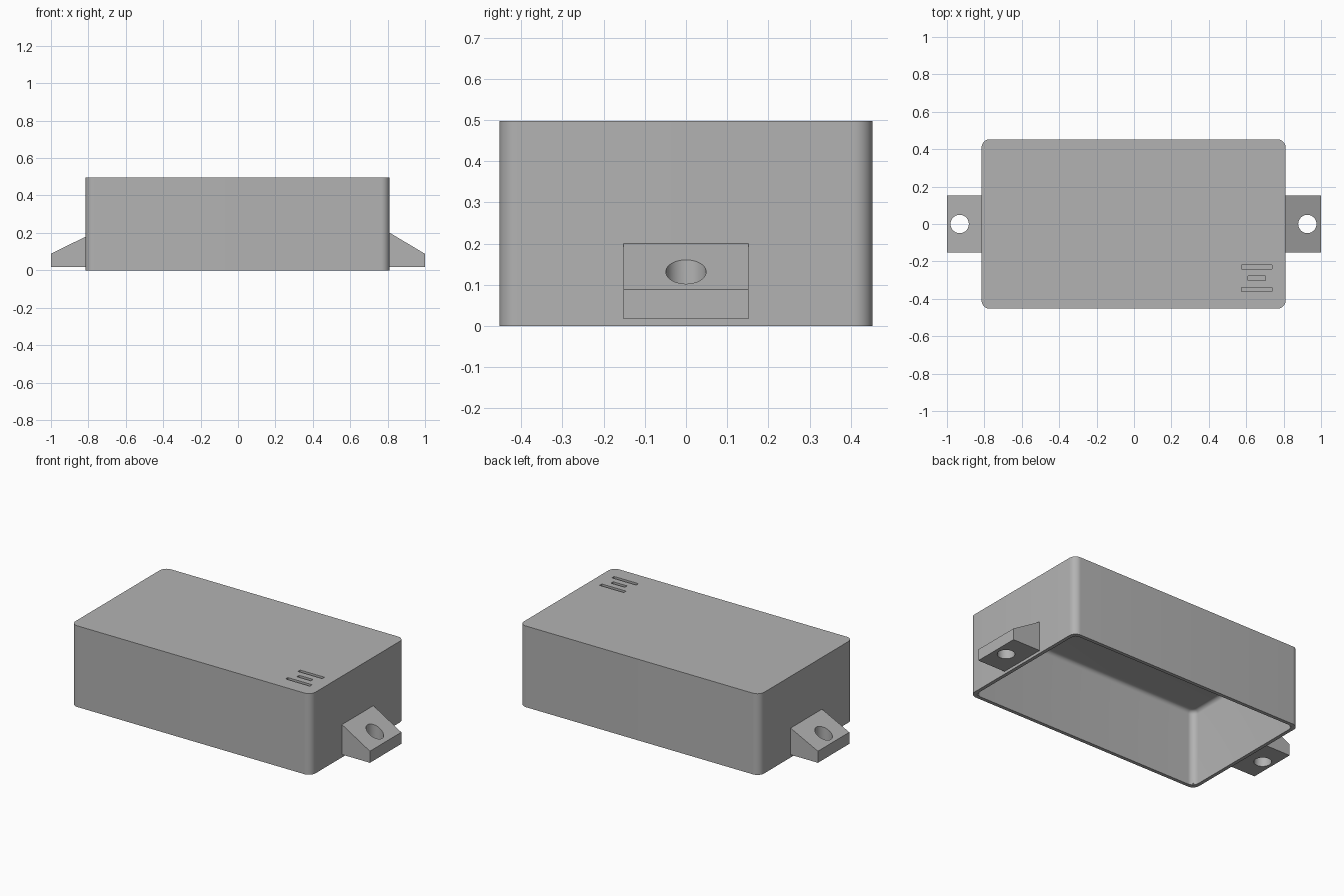
import bpy, bmesh, math
from mathutils import Matrix, Vector

if "Cube" in bpy.data.objects:
    bpy.data.objects.remove(bpy.data.objects["Cube"])

grey = bpy.data.materials.new("case_grey")
grey.use_nodes = True
COLOUR = (0.45, 0.45, 0.45, 1)
grey.diffuse_color = COLOUR
grey.node_tree.nodes["Principled BSDF"].inputs["Base Color"].default_value = COLOUR

CX = -0.002                     # case centre in x
HX, HY, TOP = 0.813, 0.453, 0.497
WALL, ROOF, RADIUS = 0.022, 0.025, 0.045


def finish(bm, name):
    bmesh.ops.recalc_face_normals(bm, faces=bm.faces)
    mesh = bpy.data.meshes.new(name)
    bm.to_mesh(mesh)
    bm.free()
    mesh.materials.append(grey)
    obj = bpy.data.objects.new(name, mesh)
    bpy.context.collection.objects.link(obj)
    return obj


def block(name, hx, hy, z0, z1, centre=(CX, 0), radius=0, fillet=0):
    """Box with rounded vertical edges and, if asked, filleted top edges."""
    bm = bmesh.new()
    size = Matrix.Diagonal((2 * hx, 2 * hy, z1 - z0, 1))
    place = Matrix.Translation((*centre, (z0 + z1) / 2))
    bmesh.ops.create_cube(bm, size=1, matrix=place @ size)
    if radius:
        uprights = [e for e in bm.edges if abs(e.verts[0].co.z - e.verts[1].co.z) > 0.01]
        bmesh.ops.bevel(bm, geom=uprights, offset=radius, segments=10,
                        profile=0.5, affect='EDGES')
    if fillet:
        rim = [e for e in bm.edges if all(v.co.z > z1 - 0.001 for v in e.verts)]
        bmesh.ops.bevel(bm, geom=rim, offset=fillet, segments=6,
                        profile=0.5, affect='EDGES')
    return finish(bm, name)


def cut(obj, cutter):
    mod = obj.modifiers.new("cut", 'BOOLEAN')
    mod.operation, mod.solver, mod.object = 'DIFFERENCE', 'EXACT', cutter
    bpy.context.view_layer.objects.active = obj
    bpy.ops.object.modifier_apply(modifier=mod.name)
    bpy.data.objects.remove(cutter)


def smooth(obj):
    bpy.ops.object.select_all(action='DESELECT')
    obj.select_set(True)
    bpy.context.view_layer.objects.active = obj
    bpy.ops.object.shade_smooth_by_angle(angle=math.radians(30))


# Hollow case, open underneath
case = block("case", HX, HY, 0, TOP, radius=RADIUS)
cut(case, block("cavity", HX - WALL, HY - WALL, -0.1, TOP - ROOF,
                radius=RADIUS - 0.005, fillet=0.025))

# Inward 45 degree bevel on the lower rim, mitred at the corners
taper = block("rim_taper", HX, HY, -0.02, 0.05)
for v in taper.data.vertices:
    v.co.x -= math.copysign(v.co.z, v.co.x)
    v.co.y -= math.copysign(v.co.z, v.co.y)
cut(case, taper)

# Three shallow vent slots in the top
for y, half in ((-0.23, 0.082), (-0.29, 0.047), (-0.35, 0.082)):
    cut(case, block("slot", half, 0.011, TOP - 0.015, TOP + 0.02, centre=(0.657, y)))
smooth(case)

# Sloped mounting lugs with a screw hole
for name, side, inner, height, hole_x in (("left_lug", 1, 0.80, 0.207, 0.927),
                                          ("right_lug", -1, 0.803, 0.186, 0.932)):
    bm = bmesh.new()
    profile = [(inner, 0.017), (1, 0.017), (1, 0.088), (inner, height)]
    face = bm.faces.new([bm.verts.new((side * x, -0.152, z)) for x, z in profile])
    side_face = bmesh.ops.extrude_face_region(bm, geom=[face])
    verts = [g for g in side_face["geom"] if isinstance(g, bmesh.types.BMVert)]
    bmesh.ops.translate(bm, verts=verts, vec=Vector((0, 0.304, 0)))
    lug = finish(bm, name)
    bm = bmesh.new()
    bmesh.ops.create_cone(bm, cap_ends=True, segments=40, radius1=0.049, radius2=0.049,
                          depth=0.5, matrix=Matrix.Translation((side * hole_x, 0, 0.1)))
    cut(lug, finish(bm, "hole"))
    smooth(lug)
